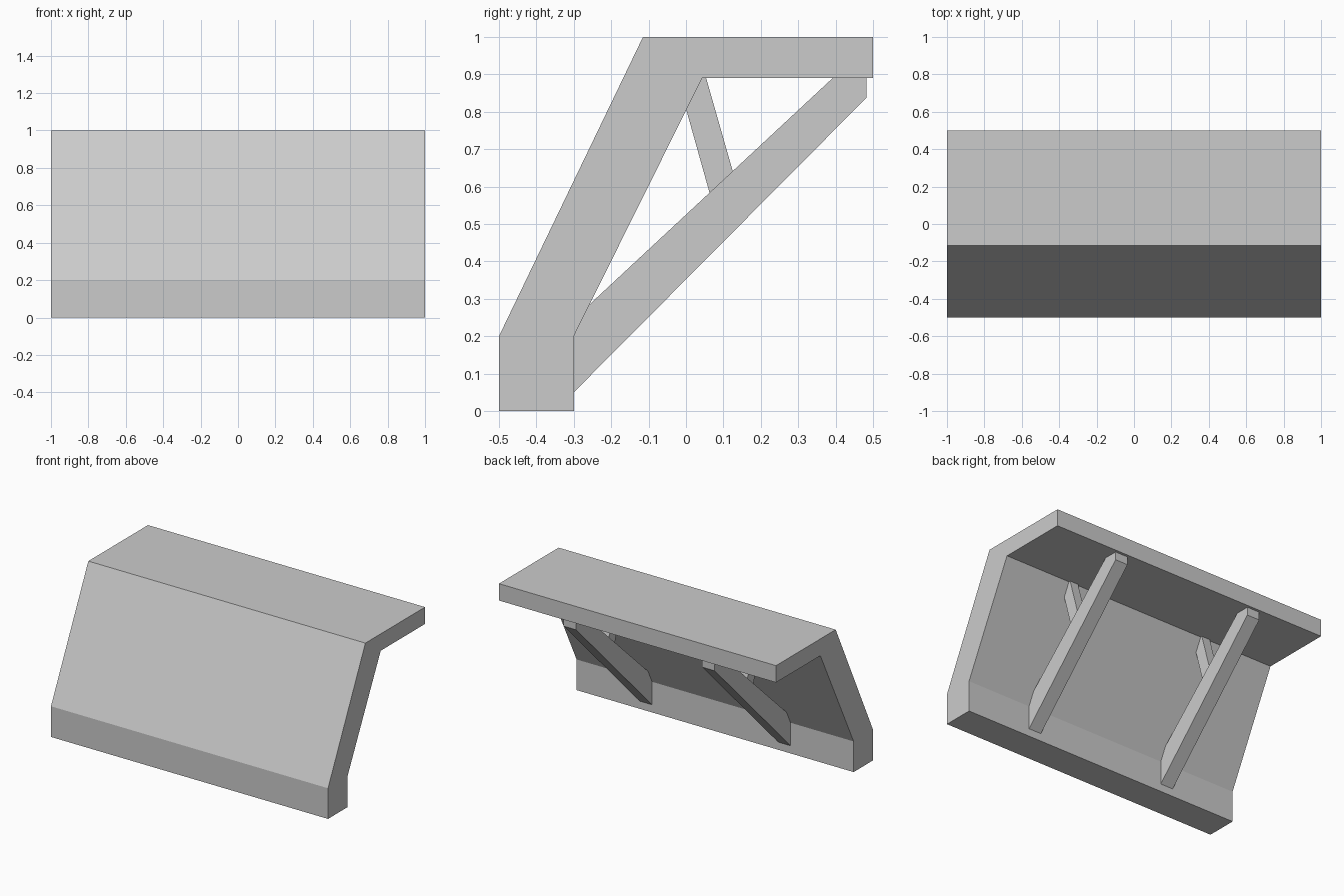
import bpy
import bmesh

cube = bpy.data.objects.get("Cube")
if cube:
    bpy.data.objects.remove(cube, do_unlink=True)

# One plain grey for everything
grey = bpy.data.materials.new("concrete_grey")
grey.use_nodes = True
color = (0.6, 0.6, 0.6, 1)
grey.diffuse_color = color
for node in grey.node_tree.nodes:
    if node.type == 'BSDF_PRINCIPLED':
        node.inputs["Base Color"].default_value = color


def extrude_profile(name, profile, x_mid, width):
    """Extrude a (y, z) side profile along x, centred on x_mid."""
    bm = bmesh.new()
    x0 = x_mid - width / 2
    face = bm.faces.new([bm.verts.new((x0, y, z)) for y, z in profile])
    result = bmesh.ops.extrude_face_region(bm, geom=[face])
    verts = [g for g in result["geom"] if isinstance(g, bmesh.types.BMVert)]
    bmesh.ops.translate(bm, verts=verts, vec=(width, 0, 0))
    bmesh.ops.recalc_face_normals(bm, faces=bm.faces)
    mesh = bpy.data.meshes.new(name)
    bm.to_mesh(mesh)
    bm.free()
    mesh.materials.append(grey)
    obj = bpy.data.objects.new(name, mesh)
    bpy.context.collection.objects.link(obj)
    return obj


# Plinth, leaning wall and top ledge as one bent slab
slab = [(-0.5, 0), (-0.5, 0.2), (-0.115, 1), (0.5, 1),
        (0.5, 0.89), (0.043, 0.89), (-0.3, 0.2), (-0.3, 0)]
extrude_profile("bent_slab", slab, 0, 2)

# Tapered diagonal brace and the short strut that ties it to the wall
brace = [(-0.3, 0.05), (-0.3, 0.2), (-0.26, 0.283), (0.392, 0.89),
         (0.483, 0.89), (0.483, 0.838)]
strut = [(0, 0.808), (0.043, 0.89), (0.054, 0.89),
         (0.125, 0.641), (0.063, 0.583)]

for side, x in (("left", 0.5), ("right", -0.5)):
    extrude_profile(side + "_brace", brace, x, 0.09)
    extrude_profile(side + "_strut", strut, x, 0.06)
